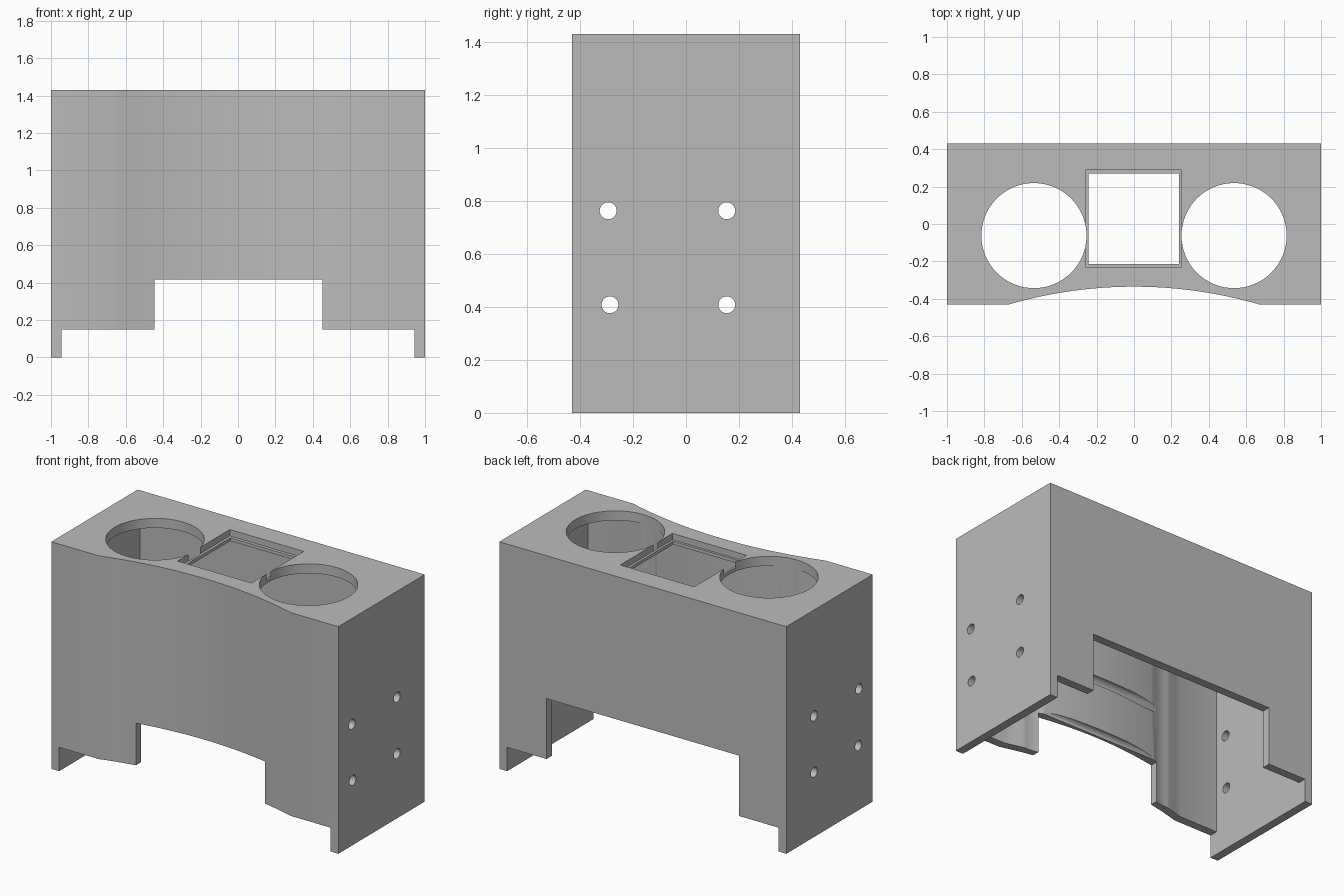
import bpy
import bmesh
import math
from mathutils import Matrix

cube = bpy.data.objects.get("Cube")
if cube:
    bpy.data.objects.remove(cube, do_unlink=True)

TOP = 1.43
WALL = 0.055
HALF_D = 0.43
CURVE_X = 0.67      # half width of the concave front
CURVE_SAG = 0.095   # depth of the concave front

grey = bpy.data.materials.new("plain grey")
grey.use_nodes = True
COLOUR = (0.5, 0.5, 0.5, 1)
grey.diffuse_color = COLOUR
grey.node_tree.nodes["Principled BSDF"].inputs["Base Color"].default_value = COLOUR


def add_object(name, bm):
    bmesh.ops.recalc_face_normals(bm, faces=bm.faces[:])
    mesh = bpy.data.meshes.new(name)
    bm.to_mesh(mesh)
    bm.free()
    mesh.materials.append(grey)
    ob = bpy.data.objects.new(name, mesh)
    bpy.context.collection.objects.link(ob)
    return ob


def prism(name, outline, z0, z1):
    bm = bmesh.new()
    face = bm.faces.new([bm.verts.new((x, y, z0)) for x, y in outline])
    new = bmesh.ops.extrude_face_region(bm, geom=[face])["geom"]
    verts = [v for v in new if isinstance(v, bmesh.types.BMVert)]
    bmesh.ops.translate(bm, verts=verts, vec=(0, 0, z1 - z0))
    return add_object(name, bm)


def box(name, x0, x1, y0, y1, z0, z1):
    return prism(name, [(x0, y0), (x1, y0), (x1, y1), (x0, y1)], z0, z1)


def cylinder(name, radius, length, matrix, sides):
    bm = bmesh.new()
    bmesh.ops.create_cone(bm, cap_ends=True, segments=sides, radius1=radius,
                          radius2=radius, depth=length, matrix=matrix)
    return add_object(name, bm)


def footprint(inset):
    """Box outline with a shallow concave arc along the front."""
    x, front, back = 1 - inset, -HALF_D + inset, HALF_D - inset
    r = (CURVE_X ** 2 + CURVE_SAG ** 2) / (2 * CURVE_SAG)
    sweep = math.asin(CURVE_X / r)
    steps = 24
    arc = []
    for i in range(steps + 1):
        a = sweep * (2 * i / steps - 1)
        arc.append((r * math.sin(a), front + CURVE_SAG - r * (1 - math.cos(a))))
    return [(-x, front)] + arc + [(x, front), (x, back), (-x, back)]


def cut(target, cutter):
    mod = target.modifiers.new("cut", 'BOOLEAN')
    mod.operation = 'DIFFERENCE'
    mod.solver = 'EXACT'
    mod.object = cutter
    bpy.context.view_layer.objects.active = target
    bpy.ops.object.modifier_apply(modifier=mod.name)
    bpy.data.objects.remove(cutter, do_unlink=True)


# Hollow housing, open underneath
housing = prism("housing", footprint(0), 0, TOP)
cut(housing, prism("cavity", footprint(WALL), -0.2, TOP - 0.06))

# Raised lower edges, leaving the side walls as feet
cut(housing, box("lower_edge", -0.945, 0.945, -1, 1, -0.3, 0.15))
cut(housing, box("front_opening", -0.447, 0.453, -1, 0, -0.4, 0.415))
cut(housing, box("back_opening", -0.67, 0.67, 0, 1, -0.5, 0.53))

# Stepped square window in the top
cut(housing, box("window_recess", -0.26, 0.255, -0.23, 0.29, TOP - 0.04, 1.6))
cut(housing, box("window", -0.243, 0.24, -0.215, 0.27, 1, 1.7))

# Two round bores that run the full height
for side in (-1, 1):
    place = Matrix.Translation((side * 0.535, -0.062, 0.85))
    cut(housing, cylinder("round_bore", 0.281, 1.5, place, 64))

# Four screw holes running across the whole width
for y, z in ((-0.294, 0.763), (-0.287, 0.408), (0.154, 0.763), (0.154, 0.408)):
    place = Matrix.Translation((0, y, z)) @ Matrix.Rotation(math.pi / 2, 4, 'Y')
    cut(housing, cylinder("screw_hole", 0.032, 2.4, place, 24))

bpy.ops.object.select_all(action='DESELECT')
housing.select_set(True)
bpy.context.view_layer.objects.active = housing
bpy.ops.object.shade_smooth_by_angle(angle=math.radians(30))
